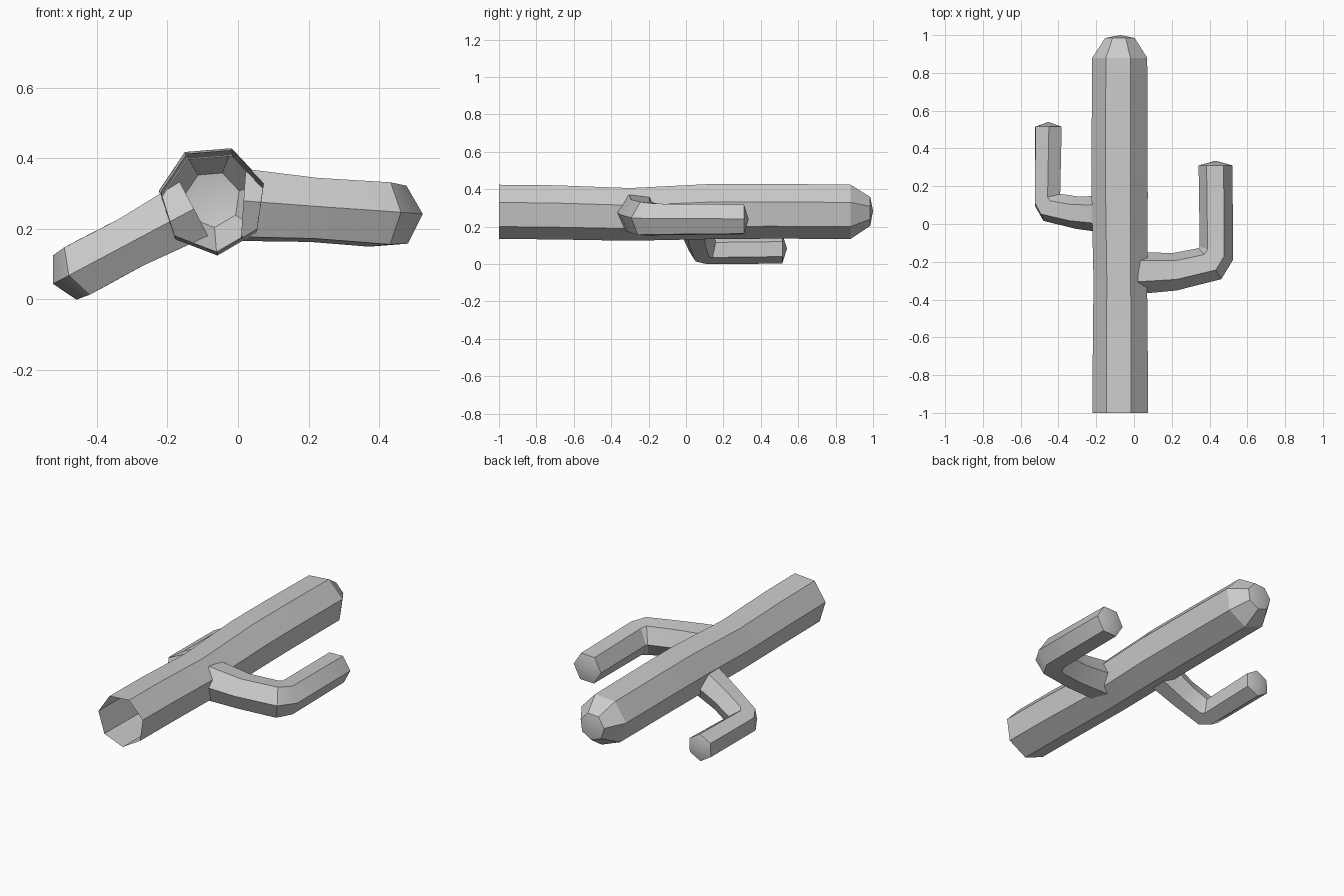
import bpy
import bmesh
from math import cos, sin, radians, tau
from mathutils import Matrix, Vector

cube = bpy.data.objects.get("Cube")
if cube:
    bpy.data.objects.remove(cube)

grey = bpy.data.materials.new("plain grey")
grey.use_nodes = True
grey.diffuse_color = (0.6, 0.6, 0.6, 1)
grey.node_tree.nodes["Principled BSDF"].inputs["Base Color"].default_value = (0.6, 0.6, 0.6, 1)


def ring(centre, side, radius, count, phase):
    """Polygon spanned by a horizontal side direction and the up axis."""
    up = Vector((0, 0, 1))
    points = []
    for i in range(count):
        a = radians(phase) + tau * i / count
        points.append(Vector(centre) + radius * (cos(a) * side + sin(a) * up))
    return points


def skin(name, rings, apex, matrix=Matrix()):
    """Join rings into a tube, open at the start and closed by a point."""
    bm = bmesh.new()
    loops = [[bm.verts.new(p) for p in r] for r in rings]
    n = len(loops[0])
    for a, b in zip(loops, loops[1:]):
        for i in range(n):
            j = (i + 1) % n
            bm.faces.new((a[i], a[j], b[j], b[i]))
    tip = bm.verts.new(apex)
    for i in range(n):
        bm.faces.new((loops[-1][i], loops[-1][(i + 1) % n], tip))
    bm.transform(matrix)
    bmesh.ops.recalc_face_normals(bm, faces=bm.faces)
    mesh = bpy.data.meshes.new(name)
    bm.to_mesh(mesh)
    bm.free()
    mesh.materials.append(grey)
    obj = bpy.data.objects.new(name, mesh)
    bpy.context.collection.objects.link(obj)
    bpy.ops.object.select_all(action="DESELECT")
    obj.select_set(True)
    bpy.context.view_layer.objects.active = obj
    bpy.ops.object.shade_smooth_by_angle(angle=radians(30))
    return obj


# Trunk: gently wavering seven-sided tube with a domed top (x, y, z, radius)
trunk = [(-0.07, -1, 0.284, 0.15), (-0.07, -0.7, 0.281, 0.15),
         (-0.07, -0.3, 0.27, 0.146), (-0.073, 0.15, 0.286, 0.153),
         (-0.074, 0.45, 0.287, 0.152), (-0.073, 0.88, 0.284, 0.15),
         (-0.073, 0.985, 0.284, 0.08)]
skin("trunk", [ring(t[:3], Vector((1, 0, 0)), t[3], 7, 17.5) for t in trunk],
     (-0.073, 1, 0.284))


def arm(name, root, tilt, mirror, sections, apex, roll):
    """Six-sided bent arm, drawn flat (out, y, turn, radius) and tilted down."""
    rings = []
    for out, y, turn, radius in sections:
        side = Vector((cos(radians(turn)), sin(radians(turn)), 0))
        rings.append(ring((out, y, 0), side, radius, 6, roll))
    matrix = (Matrix.Translation(root) @ Matrix.Scale(mirror, 4, (1, 0, 0))
              @ Matrix.Rotation(radians(tilt), 4, "Y"))
    skin(name, rings, apex, matrix)


# Left arm: larger, nearly level
arm("left_arm", (0.015, 0, 0.268), 4, 1,
    [(0, -0.26, -90, 0.112), (0.2, -0.253, -85, 0.1), (0.388, -0.21, -54, 0.102),
     (0.422, -0.155, -22, 0.095), (0.418, 0.31, 0, 0.09)],
    (0.418, 0.335, 0), 6)

# Right arm: smaller, drooping
arm("right_arm", (-0.125, 0, 0.257), 28, -1,
    [(0, 0.05, -90, 0.1), (0.2, 0.06, -85, 0.086), (0.35, 0.088, -54, 0.088),
     (0.377, 0.127, -22, 0.082), (0.372, 0.515, 0, 0.08)],
    (0.372, 0.54, 0), 0)
